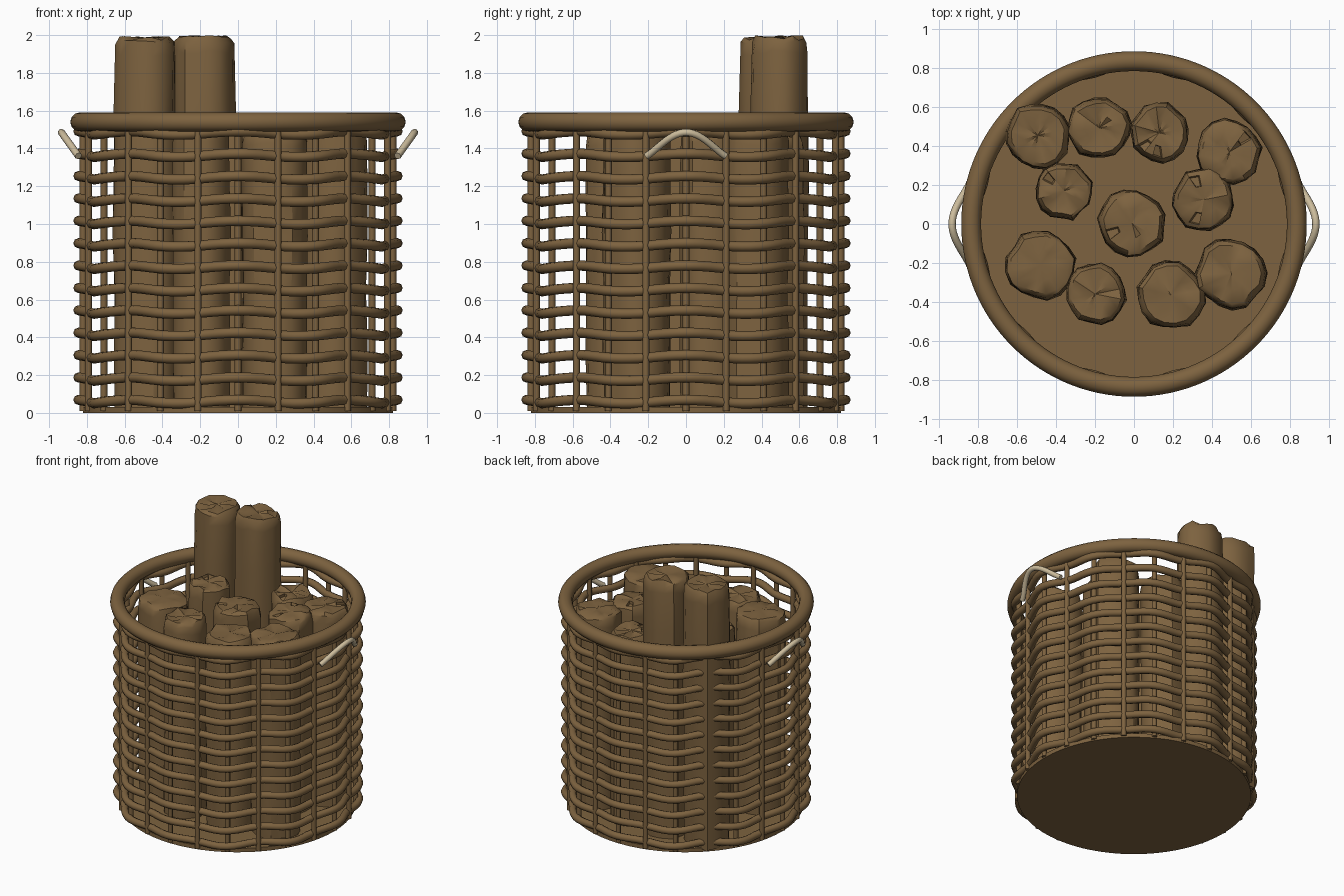
import bpy, bmesh, random
from math import sin, cos, pi, radians

random.seed(4)
if "Cube" in bpy.data.objects:
    bpy.data.objects.remove(bpy.data.objects["Cube"])


def material(name, rgb):
    m = bpy.data.materials.new(name)
    m.use_nodes = True
    m.diffuse_color = (*rgb, 1)
    m.node_tree.nodes["Principled BSDF"].inputs["Base Color"].default_value = (*rgb, 1)
    return m


BROWN = material("wicker and bark brown", (0.205, 0.123, 0.05))
CREAM = material("pale rope", (0.6, 0.5, 0.33))


def finish(bm, name, mat, angle=35):
    bmesh.ops.recalc_face_normals(bm, faces=bm.faces)
    me = bpy.data.meshes.new(name)
    bm.to_mesh(me)
    bm.free()
    me.shade_smooth()
    me.set_sharp_from_angle(angle=radians(angle))
    me.materials.append(mat)
    ob = bpy.data.objects.new(name, me)
    bpy.context.collection.objects.link(ob)
    return ob


def tube(name, points, radius, mat, cyclic=False, res=2):
    """A round rod swept along a path."""
    cu = bpy.data.curves.new(name, "CURVE")
    cu.dimensions = "3D"
    cu.bevel_depth = radius
    cu.bevel_resolution = res
    cu.use_fill_caps = True
    sp = cu.splines.new("POLY")
    sp.points.add(len(points) - 1)
    for p, co in zip(sp.points, points):
        p.co = (*co, 1)
    sp.use_cyclic_u = cyclic
    cu.materials.append(mat)
    ob = bpy.data.objects.new(name, cu)
    bpy.context.collection.objects.link(ob)
    return ob


def ring(name, z, r, thick, wave=0.0, lift=0.0, res=2):
    """A closed hoop, waving in and out around the stakes."""
    n = 120
    pts = []
    for i in range(n):
        a = 2 * pi * i / n
        rr = r + wave * cos(12 * a)
        pts.append((rr * cos(a), rr * sin(a), z + lift * cos(8 * a)))
    return tube(name, pts, thick, BROWN, True, res)


# Basket floor
bm = bmesh.new()
bmesh.ops.create_cone(bm, cap_ends=True, segments=64, radius1=0.82, radius2=0.82, depth=0.03)
bmesh.ops.translate(bm, verts=bm.verts, vec=(0, 0, 0.015))
finish(bm, "basket_floor", BROWN)

# Woven hoops and thick rim
for k in range(13):
    ring(f"woven_hoop_{k + 1}", 0.06 + k * 0.1185, 0.825, 0.027, 0.02, 0.009)
ring("basket_rim", 1.54, 0.837, 0.051, res=4)

# Upright stakes
for k in range(24):
    a = 2 * pi * k / 24
    x, y = 0.82 * cos(a), 0.82 * sin(a)
    tube(f"stake_{k + 1}", [(x, y, 0.01), (x, y, 1.53)], 0.018, BROWN)

# Side handles
for side, name in ((1, "left_handle"), (-1, "right_handle")):
    pts = []
    for i in range(25):
        t = -1 + i / 12
        s = cos(t * pi / 2) ** 1.2 if abs(t) < 1 else 0
        pts.append((side * (0.845 + 0.09 * s), 0.21 * t, 1.36 + 0.125 * s))
    tube(name, pts, 0.019, CREAM)


def log(name, x, y, r, h, notches=0):
    """An irregular split log with ridged bark and an uneven, softly rounded top."""
    n = 16
    ridges = [random.uniform(0.89, 1.02) for _ in range(n)]
    turn = random.uniform(0, pi)
    rows = [(0.02, 0.97), (h * 0.2, 1), (h * 0.42, 0.97), (h * 0.62, 1.01),
            (h * 0.8, 1), (h - 0.09, 0.99), (h - 0.035, 0.95), (h - 0.012, 0.84), (h - 0.012, 0.45)]
    bm = bmesh.new()
    loops = []
    for j, (z, f) in enumerate(rows):
        loop = []
        for i in range(n):
            a = turn + 2 * pi * i / n
            rr = r * f * ridges[i] * random.uniform(0.965, 1.02)
            dz = random.uniform(-0.016, 0.012) if j > 4 else 0
            loop.append(bm.verts.new((x + rr * cos(a), y + rr * sin(a), z + dz)))
        loops.append(loop)
    top = []
    for j, (lo, hi) in enumerate(zip(loops, loops[1:])):
        for i in range(n):
            k = (i + 1) % n
            f = bm.faces.new((lo[i], lo[k], hi[k], hi[i]))
            if j == len(rows) - 2:
                top.append(f)
    centre = bm.verts.new((x, y, h - 0.015))
    for i in range(n):
        bm.faces.new((loops[-1][i], loops[-1][(i + 1) % n], centre))
    bm.faces.new(loops[0][::-1])
    bmesh.ops.recalc_face_normals(bm, faces=bm.faces)
    # Small chipped notches in the cut end
    if notches:
        bmesh.ops.inset_individual(bm, faces=random.sample(top, notches), thickness=0.006, depth=-0.02)
    return finish(bm, name, BROWN, 38)


# Firewood: x, y, radius, height, notches
LOGS = [
    (-0.495, 0.455, 0.178, 1.995, 0), (-0.18, 0.495, 0.168, 2.0, 0),
    (0.13, 0.47, 0.16, 1.48, 2), (0.49, 0.37, 0.175, 1.52, 1),
    (0.36, 0.125, 0.168, 1.53, 2), (-0.36, 0.17, 0.155, 1.54, 1),
    (-0.01, 0.005, 0.178, 1.53, 1), (-0.48, -0.21, 0.185, 1.54, 0),
    (-0.2, -0.36, 0.165, 1.53, 0), (0.19, -0.365, 0.183, 1.51, 0),
    (0.5, -0.255, 0.188, 1.54, 0),
]
for i, spec in enumerate(LOGS):
    log(f"log_{i + 1}", *spec)
